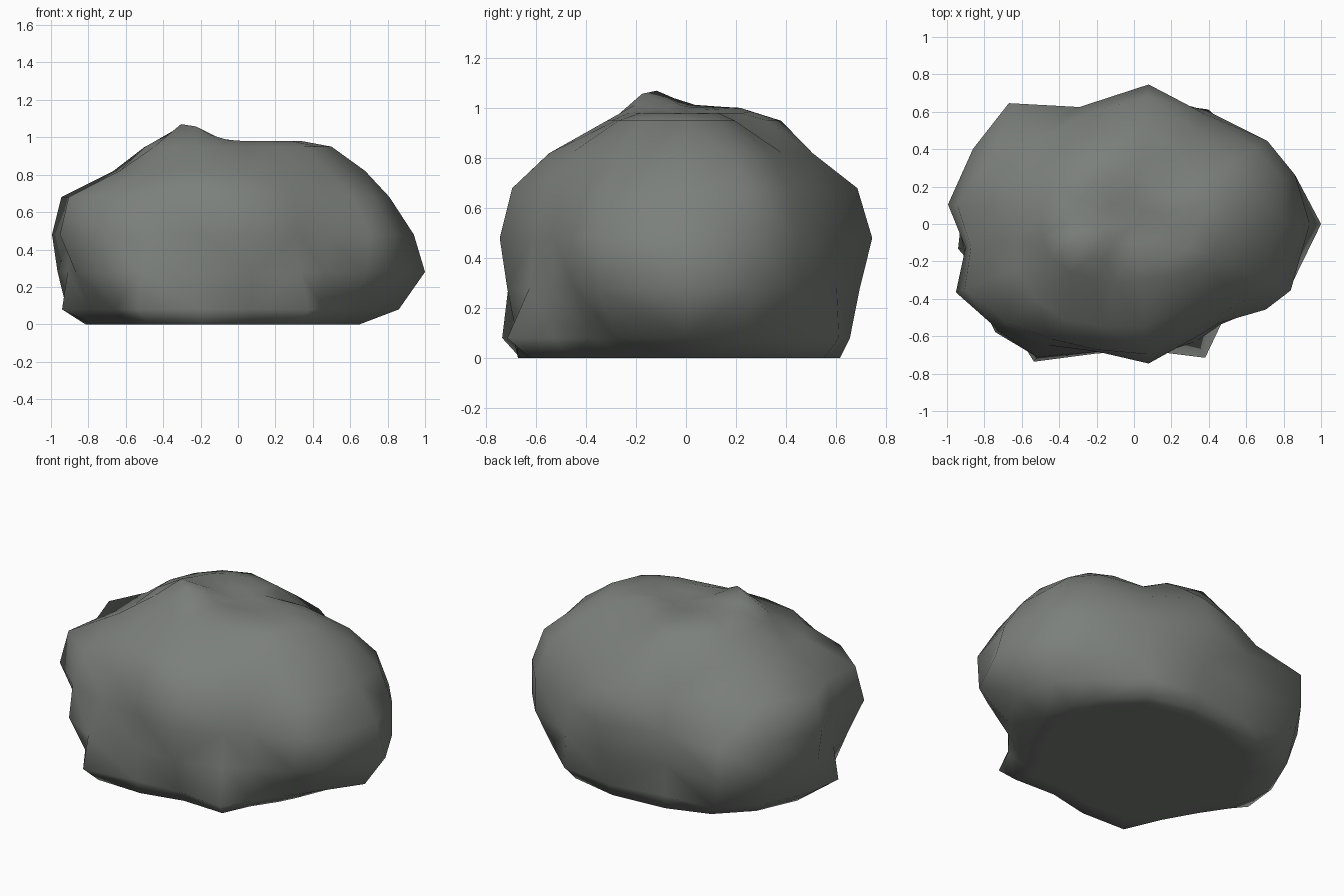
import bpy, bmesh, math

# stone colour
mat = bpy.data.materials.new("grey stone")
mat.diffuse_color = (0.20, 0.215, 0.20, 1)

# directions of the boulder's corners and hollows, degrees from +x
ANGLES = [0, 17, 32, 57, 84, 115, 136, 155, 174, 188, 201, 218, 234, 254, 276, 298, 311, 327, 337]

# boulder outline: height -> radius in each direction
RINGS = [
    (0.00, [.65, .66, .65, .66, .62, .65, .73, .78, .82, .79, .73, .73, .82, .70, .62, .71, .62, .60, .60]),
    (0.08, [.86, .82, .75, .73, .66, .66, .84, .88, .92, .95, .85, .85, .91, .72, .68, .81, .71, .70, .72]),
    (0.28, [1.0, .90, .84, .72, .70, .67, .93, .94, .97, .92, .93, .94, .88, .71, .72, .71, .71, .82, .90]),
    (0.48, [.94, .90, .84, .70, .75, .69, .93, .95, 1.0, .91, 1.02, .92, .80, .71, .75, .69, .70, .84, .91]),
    (0.68, [.81, .83, .77, .60, .69, .64, .68, .84, .95, .88, .97, .86, .76, .70, .70, .64, .66, .73, .79]),
    (0.82, [.68, .67, .62, .46, .51, .52, .57, .63, .67, .64, .68, .66, .63, .57, .55, .52, .53, .57, .61]),
    (0.95, [.50, .46, .37, .23, .33, .42, .46, .48, .50, .50, .48, .42, .37, .33, .30, .32, .36, .42, .46]),
]
N = len(ANGLES)
bm = bmesh.new()


def crest(x, y):
    # summit left of the middle, with a low ridge running back from it
    summit = 0.07 * math.exp(-((x + 0.28) ** 2 + (y + 0.14) ** 2) / 0.02)
    return summit + 0.025 * math.exp(-((x + 0.28) ** 2) / 0.02)


def ring(z, radii, scale=1.0, crown=False):
    verts = []
    for deg, r in zip(ANGLES, radii):
        a = math.radians(deg)
        x, y = scale * r * math.cos(a), scale * r * math.sin(a)
        verts.append(bm.verts.new((x, y, z + (crest(x, y) if crown else 0))))
    return verts


# underside, side and crown rings
loops = [ring(0, RINGS[0][1], 0.85)]
loops += [ring(z, radii) for z, radii in RINGS]
loops.append(ring(0.98, RINGS[-1][1], 0.68, True))
loops.append(ring(0.98, RINGS[-1][1], 0.34, True))
for low, high in zip(loops, loops[1:]):
    for i in range(N):
        j = (i + 1) % N
        bm.faces.new((low[i], low[j], high[j], high[i]))

# crown fan and flat underside
for loop, z in ((loops[-1], 0.97), (loops[0], 0.0)):
    mid = bm.verts.new((0, 0, z))
    for i in range(N):
        bm.faces.new((loop[i], loop[(i + 1) % N], mid))

bmesh.ops.triangulate(bm, faces=bm.faces[:])
bmesh.ops.recalc_face_normals(bm, faces=bm.faces[:])
for f in bm.faces:
    f.smooth = True

mesh = bpy.data.meshes.new("boulder")
bm.to_mesh(mesh)
bm.free()
mesh.materials.append(mat)
boulder = bpy.data.objects.new("boulder", mesh)
bpy.context.collection.objects.link(boulder)
